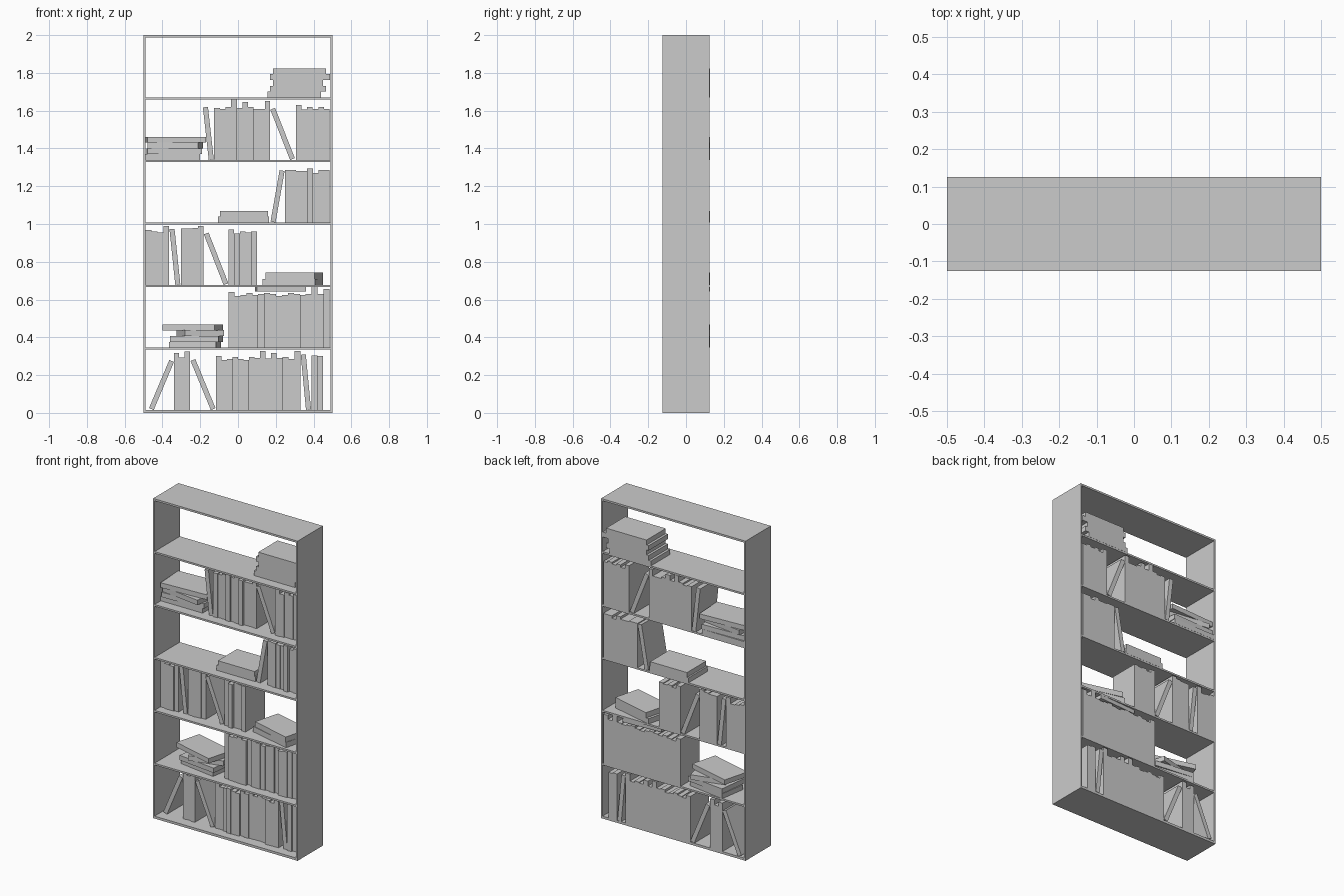
import bpy, math, random
random.seed(4)
BACK = 0.125


def box(name, x0, x1, y0, y1, z0, z1, rot=(0, 0, 0), size=None):
    """Box filling the given bounds; size overrides the unrotated dimensions."""
    bpy.ops.mesh.primitive_cube_add(
        size=1, location=((x0 + x1) / 2, (y0 + y1) / 2, (z0 + z1) / 2), rotation=rot)
    ob = bpy.context.object
    ob.name = name
    ob.scale = size or (x1 - x0, y1 - y0, z1 - z0)
    bpy.ops.object.transform_apply(location=False, rotation=True, scale=True)
    return ob


def upright(x0, x1, tops, z0):
    """Row of equal-width standing books with individual top heights."""
    w = (x1 - x0) / len(tops)
    for i, top in enumerate(tops):
        box("standing_book", x0 + i * w, x0 + (i + 1) * w,
            BACK - random.uniform(0.18, 0.2), BACK, z0, top)


def lean(x0, x1, top, side, z0, t=0.027):
    """Book tilted inside its bounds; side +1 leans right, -1 leans left."""
    z = top - z0
    a = math.asin((x1 - x0 - t) / z)
    h = (z - t * math.sin(a)) / math.cos(a)
    box("leaning_book", x0, x1, BACK - 0.19, BACK, z0, top,
        (0, side * a, 0), (t, 0.19, h))


def flat(x0, x1, z0, z1, deg=0, d=0.185):
    """Lying book turned about z, kept inside its x bounds and flush at the back."""
    a = math.radians(deg)
    s, c = abs(math.sin(a)), math.cos(a)
    length = (x1 - x0 - d * s) / c
    depth = length * s + d * c
    box("lying_book", x0, x1, BACK + 0.001 - depth, BACK + 0.001, z0, z1,
        (0, 0, a), (length, d, z1 - z0))


def stack(z0, t, layers):
    for i, (x0, x1, deg) in enumerate(layers):
        flat(x0, x1, z0 + i * t, z0 + (i + 1) * t, deg, 0.17 if abs(deg) > 8 else 0.19)


# Case: sides, bottom, top and inner shelves
for s in (-1, 1):
    box("side_panel", *sorted((s * 0.5, s * 0.49)), -0.125, 0.125, 0, 2)
Z = [0.015 + 0.331 * i for i in range(6)]
box("bottom_board", -0.49, 0.49, -0.125, 0.125, 0, Z[0])
box("top_board", -0.49, 0.49, -0.125, 0.125, 1.988, 2)
for z in Z[1:]:
    box("shelf", -0.49, 0.49, -0.125, 0.125, z - 0.011, z)

# Shelf 1
z = Z[0]
lean(-0.47, -0.34, 0.28, 1, z)
upright(-0.34, -0.255, [.318, .292, .324], z)
lean(-0.25, -0.12, 0.285, -1, z)
upright(-0.117, 0.117, [.30, .28, .285, .295, .285, .28, .295, .29], z)
upright(0.117, 0.205, [.328, .287, .318], z)
upright(0.205, 0.30, [.29, .295, .285], z)
upright(0.30, 0.33, [.328], z)
lean(0.332, 0.387, 0.31, -1, z)
upright(0.39, 0.45, [.305, .30], z)

# Shelf 2
z = Z[1]
stack(z, 0.0305, [(-.365, -.09, -9), (-.36, -.08, -7), (-.325, -.075, 15), (-.40, -.08, -15)])
upright(-0.05, 0.39, [.64, .62, .625, .635, .625, .63, .635, .63,
                      .62, .625, .635, .63, .625, .63], z)
upright(0.39, 0.485, [.67, .63, .655], z)
flat(0.09, 0.36, 0.642, 0.666, 3)

# Shelf 3
z = Z[2]
upright(-0.49, -0.395, [.968, .96, .955], z)
upright(-0.395, -0.365, [.99], z)
lean(-0.363, -0.305, 0.975, -1, z)
upright(-0.302, -0.182, [.975, .975, .98, .99], z)
lean(-0.18, -0.052, 0.955, -1, z)
upright(-0.05, 0.1, [.97, .95, .96, .955, .96], z)
stack(z, 0.033, [(.13, .45, -14), (.145, .45, -15)])

# Shelf 4
z = Z[3]
stack(z, 0.031, [(-.105, .165, 0), (-.095, .16, 0)])
lean(0.172, 0.247, 1.285, 1, z)
upright(0.248, 0.485, [1.285, 1.285, 1.28, 1.28, 1.295, 1.27, 1.285, 1.285], z)

# Shelf 5
z = Z[4]
stack(z, 0.0305, [(-.49, -.20, 0), (-.485, -.19, 2), (-.48, -.185, -8), (-.49, -.17, 3)])
lean(-0.186, -0.128, 1.62, -1, z)
upright(-0.126, -0.036, [1.615, 1.61, 1.62], z)
upright(-0.036, 0.053, [1.658, 1.615, 1.645], z)
upright(0.053, 0.143, [1.62, 1.61, 1.61], z)
upright(0.143, 0.17, [1.65], z)
lean(0.172, 0.3, 1.615, -1, z)
upright(0.307, 0.335, [1.63], z)
upright(0.335, 0.485, [1.605, 1.62, 1.61, 1.62, 1.61], z)

# Shelf 6
stack(Z[5], 0.0308, [(.155, .44, 0), (.17, .465, 0), (.185, .45, 0), (.17, .488, 0), (.185, .465, 0)])
